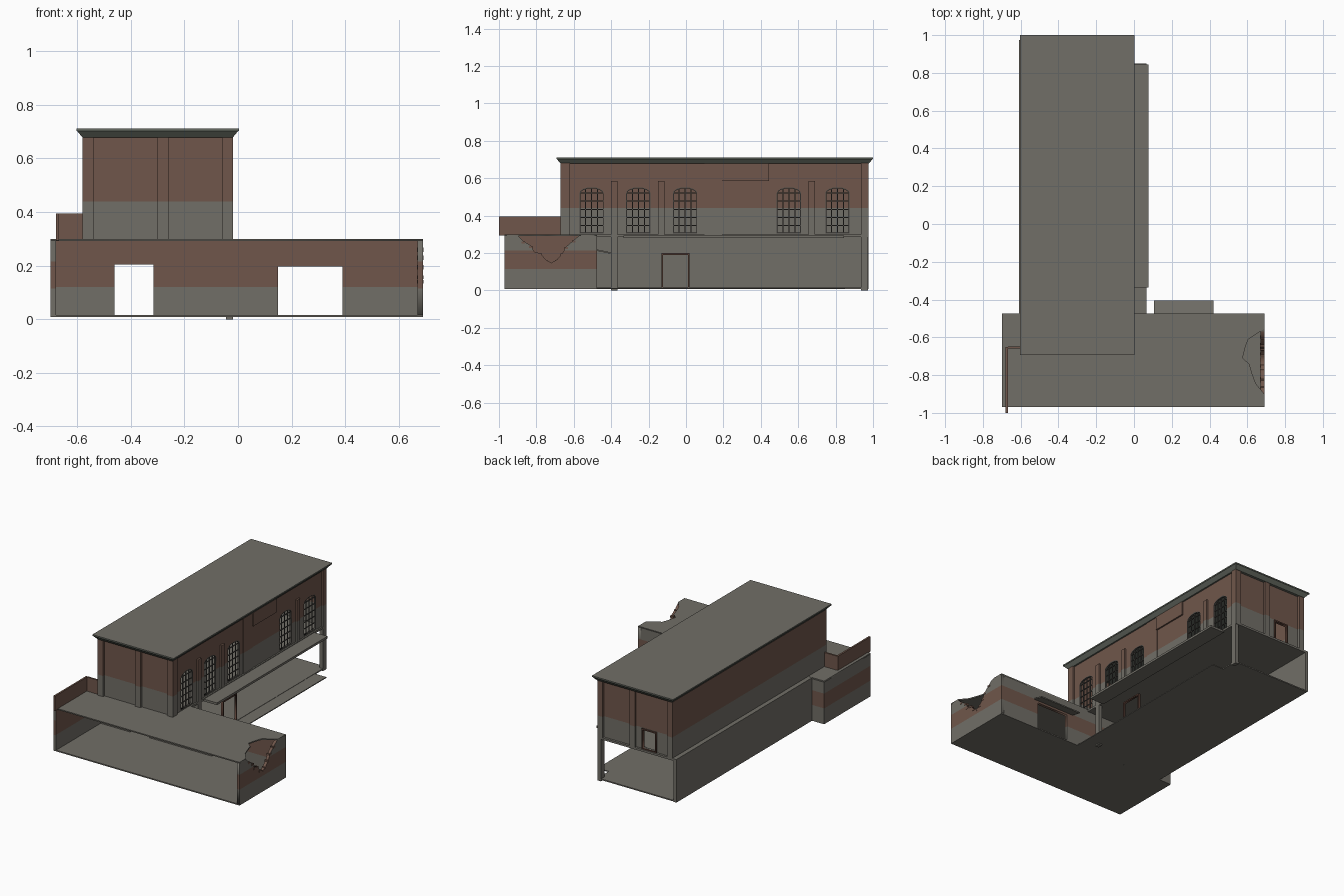
import bpy, bmesh, math
from mathutils import Vector

if "Cube" in bpy.data.objects:
    bpy.data.objects.remove(bpy.data.objects["Cube"])

def material(name, rgb):
    m = bpy.data.materials.new(name)
    m.diffuse_color = (*rgb, 1)
    m.use_nodes = True
    m.node_tree.nodes["Principled BSDF"].inputs["Base Color"].default_value = m.diffuse_color
    return m

CONCRETE = material("concrete grey", (0.165, 0.157, 0.135))
BRICK = material("brick brown", (0.160, 0.094, 0.070))
CORNICE = material("cornice grey green", (0.135, 0.150, 0.125))
METAL = material("dark window metal", (0.075, 0.070, 0.062))
RUST = material("rusty door brown", (0.100, 0.050, 0.036))
PAIR = [CONCRETE, BRICK]

def finish(bm, name, mats, cuts=(), rule=None):
    """Cut at heights, colour faces by rule, link the object."""
    bmesh.ops.remove_doubles(bm, verts=bm.verts, dist=1e-5)
    for z in cuts:
        bmesh.ops.bisect_plane(bm, geom=bm.verts[:] + bm.edges[:] + bm.faces[:],
                               plane_co=(0, 0, z), plane_no=(0, 0, 1))
    bmesh.ops.recalc_face_normals(bm, faces=bm.faces)
    if rule:
        for f in bm.faces:
            f.material_index = rule(f.calc_center_median(), f.normal)
    me = bpy.data.meshes.new(name)
    bm.to_mesh(me)
    bm.free()
    for m in mats:
        me.materials.append(m)
    ob = bpy.data.objects.new(name, me)
    bpy.context.collection.objects.link(ob)
    return ob

def box(name, x0, x1, y0, y1, z0, z1, mats=(CONCRETE,), cuts=(), rule=None):
    bm = bmesh.new()
    bmesh.ops.create_cube(bm, size=1)
    for v in bm.verts:
        v.co = ((x0 + x1) / 2 + v.co.x * (x1 - x0), (y0 + y1) / 2 + v.co.y * (y1 - y0),
                (z0 + z1) / 2 + v.co.z * (z1 - z0))
    return finish(bm, name, mats, cuts, rule)

def panel(name, axis, a, b, loops, mats=(CONCRETE,), cuts=(), rule=None):
    """Filled outline (first loop) with holes, from a to b along axis."""
    cu = bpy.data.curves.new(name, 'CURVE')
    cu.dimensions, cu.fill_mode, cu.extrude = '2D', 'BOTH', (b - a) / 2
    for pts in loops:
        s = cu.splines.new('POLY')
        s.points.add(len(pts) - 1)
        for p, (u, v) in zip(s.points, pts):
            p.co = (u, v, 0, 1)
        s.use_cyclic_u = True
    tmp = bpy.data.objects.new("helper", cu)
    bpy.context.collection.objects.link(tmp)
    dg = bpy.context.evaluated_depsgraph_get()
    me = bpy.data.meshes.new_from_object(tmp.evaluated_get(dg))
    bm = bmesh.new()
    bm.from_mesh(me)
    bpy.data.objects.remove(tmp)
    bpy.data.curves.remove(cu)
    bpy.data.meshes.remove(me)
    c = (a + b) / 2
    for vert in bm.verts:
        u, v, w = vert.co
        vert.co = {'x': (c + w, u, v), 'y': (u, c + w, v), 'z': (u, v, c + w)}[axis]
    return finish(bm, name, mats, cuts, rule)

def rect(u0, u1, v0, v1):
    return [(u0, v0), (u1, v0), (u1, v1), (u0, v1)]

def arch(c, w, z0, zs, zt, n=8):
    """Opening with a flat-elliptic top."""
    return [(c - w, z0), (c + w, z0)] + [
        (c + w * math.cos(math.pi * i / n), zs + (zt - zs) * math.sin(math.pi * i / n))
        for i in range(n + 1)]

def frame(name, axis, a, b, u0, u1, z0, z1, t, mat):
    panel(name, axis, a, b, [rect(u0, u1, z0, z1), rect(u0 + t, u1 - t, z0 + t * .6, z1 - t)], (mat,))

# Colour rules: upper walls change at 0.44, wing walls differ inside and out
upper = dict(mats=PAIR, cuts=(0.44,), rule=lambda c, n: int(c.z > 0.44))

def wing_rule(c, n):
    inward = n.dot(Vector((0, -0.72, c.z)) - c) > 0
    return int(c.z > 0.12) if inward else int(0.115 < c.z < 0.215)

wing = dict(mats=PAIR, cuts=(0.115, 0.12, 0.215), rule=wing_rule)

# Floors and first-floor slab
box("wing_floor", -0.70, 0.69, -0.97, -0.475, 0.008, 0.016)
box("hall_floor", -0.61, -0.02, -0.475, 0.97, 0.008, 0.016)
box("walkway", -0.02, 0.065, -0.475, 0.85, 0.008, 0.014)
box("upper_floor", -0.61, -0.02, -0.475, 0.975, 0.285, 0.299)

# Low front wing: open front, doors in the back wall, broken right corner
broken = [(-0.57, 0.294), (-0.60, 0.27), (-0.64, 0.235), (-0.66, 0.20), (-0.69, 0.165),
          (-0.72, 0.148), (-0.75, 0.165), (-0.78, 0.20), (-0.81, 0.205), (-0.83, 0.24),
          (-0.87, 0.265), (-0.90, 0.294)]
panel("wing_right_wall", 'x', 0.67, 0.69,
      [[(-0.97, 0.016), (-0.475, 0.016), (-0.475, 0.294)] + broken + [(-0.97, 0.294)]], **wing)
box("wing_left_wall", -0.70, -0.68, -0.97, -0.475, 0.016, 0.294, **wing)
panel("wing_back_wall", 'y', -0.495, -0.475,
      [[(-0.68, 0.016), (-0.46, 0.016), (-0.46, 0.205), (-0.315, 0.205), (-0.315, 0.016),
        (0.15, 0.016), (0.15, 0.197), (0.39, 0.197), (0.39, 0.016), (0.67, 0.016),
        (0.67, 0.294), (-0.68, 0.294)]], **wing)
panel("wing_roof", 'z', 0.292, 0.3,
      [[(-0.70, -0.97), (0.69, -0.97), (0.69, -0.90), (0.645, -0.845), (0.625, -0.79),
        (0.61, -0.74), (0.575, -0.71), (0.59, -0.65), (0.605, -0.61), (0.645, -0.585),
        (0.69, -0.555), (0.69, -0.475), (-0.70, -0.475)]])

# Exposed bricks along the broken edge
for i, (y, z) in enumerate(broken[1:-1]):
    box(f"loose_brick_{i}", 0.668, 0.692, y - 0.01, y + 0.01, z - 0.014, z - 0.002, (BRICK,))

# Parapet on the left of the wing roof
box("parapet_side", -0.68, -0.668, -1.0, -0.65, 0.294, 0.395, (BRICK,))
box("parapet_return", -0.668, -0.58, -0.66, -0.648, 0.3, 0.395, (BRICK,))

# Awning over the rear wing door
bm = bmesh.new()
bmesh.ops.create_cube(bm, size=1)
for v in bm.verts:
    v.co = (0.2625 + v.co.x * 0.315, -0.44 + v.co.y * 0.07, 0.208 - v.co.y * 0.015 + v.co.z * 0.008)
finish(bm, "rear_awning", (CONCRETE,))

# Hall: closed lower left wall, upper storey walls
box("hall_lower_left_wall", -0.61, -0.59, -0.475, 0.975, 0.008, 0.299)
box("hall_left_wall", -0.58, -0.56, -0.655, 0.96, 0.299, 0.685, **upper)
box("hall_front_wall", -0.56, -0.03, -0.655, -0.64, 0.299, 0.685, **upper)
panel("hall_rear_wall", 'y', 0.945, 0.96,
      [rect(-0.56, -0.03, 0.299, 0.685), rect(-0.45, -0.35, 0.305, 0.43)], **upper)
windows = (-0.505, -0.255, -0.005, 0.55, 0.81)
panel("hall_right_wall", 'x', -0.045, -0.03,
      [rect(-0.655, 0.96, 0.299, 0.685)] + [arch(c, 0.065, 0.305, 0.52, 0.552) for c in windows], **upper)

# Arched windows: border and glazing bars in open holes
for k, c in enumerate(windows):
    panel(f"window_frame_{k}", 'x', -0.042, -0.03,
          [arch(c, 0.067, 0.301, 0.52, 0.555), arch(c, 0.060, 0.309, 0.52, 0.546)], (METAL,))
    for j in (-1, 0, 1):
        top = 0.548 if j == 0 else 0.542
        box(f"window_{k}_upright_{j + 1}", -0.040, -0.034, c + j * 0.032 - 0.0025, c + j * 0.032 + 0.0025, 0.305, top, (METAL,))
    for j in range(5):
        z = 0.347 + j * 0.0435
        box(f"window_{k}_crossbar_{j}", -0.040, -0.034, c - 0.063, c + 0.063, z - 0.0025, z + 0.0025, (METAL,))

# Pilasters on front and rear
for side, (y0, y1) in {"front": (-0.67, -0.65), "rear": (0.95, 0.975)}.items():
    for i, (x0, x1) in enumerate(((-0.58, -0.54), (-0.30, -0.26), (-0.06, -0.02))):
        box(f"{side}_pilaster_{i}", x0, x1, y0, y1, 0.299, 0.685, **upper)

# Pilasters on the right, two of them running down to the ground
for i, (y0, y1, z0, z1) in enumerate(((-0.67, -0.62, 0.299, 0.685), (-0.40, -0.365, 0, 0.585),
                                      (-0.15, -0.115, 0.299, 0.585), (0.655, 0.69, 0.299, 0.585),
                                      (0.935, 0.972, 0, 0.685))):
    box(f"right_pilaster_{i}", -0.045, -0.018, y0, y1, z0, z1, **upper)
box("right_wall_patch_tall", -0.032, -0.026, 0.098, 0.192, 0.299, 0.685, **upper)
box("right_wall_patch_high", -0.032, -0.02, 0.192, 0.445, 0.585, 0.685, (BRICK,))

# Doors and canopy
frame("rear_door_frame", 'y', 0.948, 0.968, -0.455, -0.345, 0.299, 0.437, 0.009, RUST)
frame("ground_door_frame", 'x', -0.035, -0.02, -0.132, 0.02, 0.014, 0.2, 0.009, RUST)
box("side_canopy", -0.03, 0.077, -0.335, 0.845, 0.28, 0.295)

# Flared cornice and flat roof
bm = bmesh.new()
rings = []
for o, z in ((0.0, 0.678), (0.021, 0.703), (0.023, 0.703), (0.023, 0.712)):
    x0, x1, y0, y1 = -0.58 - o, -0.02 + o, -0.67 - o, 0.977 + o
    rings.append([bm.verts.new((x, y, z)) for x, y in ((x0, y0), (x1, y0), (x1, y1), (x0, y1))])
for lo, hi in zip(rings, rings[1:]):
    for i in range(4):
        bm.faces.new((lo[i], lo[(i + 1) % 4], hi[(i + 1) % 4], hi[i]))
bm.faces.new(rings[0][::-1])
bm.faces.new(rings[-1])
finish(bm, "cornice_roof", (CORNICE, CONCRETE), rule=lambda c, n: int(n.z > 0.9))
